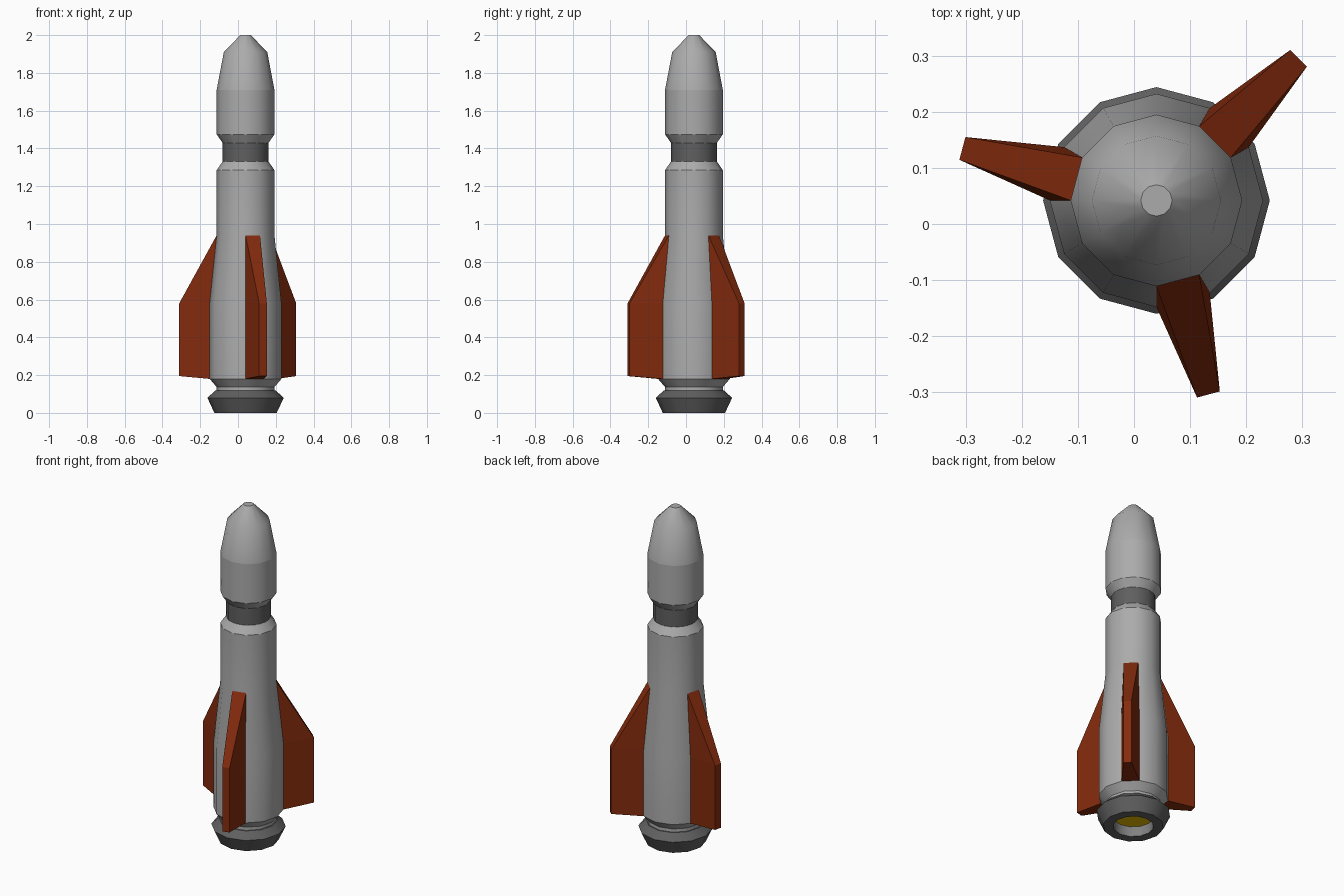
import bpy, bmesh
from math import pi, sin, cos, radians

if "Cube" in bpy.data.objects:
    bpy.data.objects.remove(bpy.data.objects["Cube"])

CX, CY, SIDES = 0.04, 0.042, 12


def material(name, rgb):
    m = bpy.data.materials.new(name)
    m.diffuse_color = (*rgb, 1)
    m.use_nodes = True
    m.node_tree.nodes["Principled BSDF"].inputs["Base Color"].default_value = m.diffuse_color
    return m


GREY = material("mid_grey", (0.41, 0.41, 0.41))
LINING = material("lining_grey", (0.22, 0.22, 0.22))
DARK = material("dark_grey", (0.115, 0.115, 0.115))
RUST = material("rust_red", (0.23, 0.024, 0.004))
YELLOW = material("yellow", (0.8, 0.5, 0.0))


def finish(name, bm, mat, smooth=True):
    mesh = bpy.data.meshes.new(name)
    bm.to_mesh(mesh)
    bm.free()
    ob = bpy.data.objects.new(name, mesh)
    bpy.context.collection.objects.link(ob)
    ob.location = (CX, CY, 0)
    mesh.materials.append(mat)
    if smooth:
        bpy.ops.object.select_all(action='DESELECT')
        ob.select_set(True)
        bpy.context.view_layer.objects.active = ob
        bpy.ops.object.shade_smooth_by_angle(angle=radians(35), keep_sharp_edges=True)
    return ob


def lathe(name, profile, mat, cap_top=False, sharp=()):
    """Revolve (radius, z) points, listed bottom to top on the outside.
    Rings whose index is in sharp keep a hard shading edge."""
    bm = bmesh.new()
    rings = [[bm.verts.new((r * cos(2 * pi * i / SIDES), r * sin(2 * pi * i / SIDES), z))
              for i in range(SIDES)] for r, z in profile]
    for a, b in zip(rings, rings[1:]):
        for i in range(SIDES):
            j = (i + 1) % SIDES
            bm.faces.new((a[i], a[j], b[j], b[i]))
    if cap_top:
        bm.faces.new(rings[-1])
    for k in sharp:
        for i in range(SIDES):
            bm.edges.get((rings[k][i], rings[k][(i + 1) % SIDES])).smooth = False
    return finish(name, bm, mat)


# Fuselage, neck and nose
lathe("fuselage", [(0.11, 0.118), (0.153, 0.118), (0.153, 0.137), (0.19, 0.18), (0.19, 0.58),
                   (0.153, 0.94), (0.153, 1.285), (0.122, 1.33)], GREY, sharp=(2, 3, 6))
lathe("neck", [(0.122, 1.33), (0.122, 1.43)], DARK)
lathe("nose", [(0.122, 1.43), (0.153, 1.475), (0.153, 1.71), (0.115, 1.91), (0.028, 2.0)],
      GREY, cap_top=True, sharp=(1, 2))

# Exhaust nozzle with hollow lining and burner disc
BURNER_Z = 0.06
lathe("nozzle", [(0.11, 0), (0.165, 0), (0.202, 0.08), (0.16, 0.118), (0.11, 0.118)], DARK)
lathe("nozzle_lining", [(0.11, BURNER_Z), (0.11, 0)], LINING)
bm = bmesh.new()
bmesh.ops.create_circle(bm, cap_ends=True, segments=SIDES, radius=0.11)
bmesh.ops.translate(bm, verts=bm.verts, vec=(0, 0, BURNER_Z))
for f in bm.faces:
    f.normal_update()
    if f.normal.z > 0:
        f.normal_flip()
finish("burner", bm, YELLOW, smooth=False)

# Three tapered fins, each growing out of one flat side of the fuselage
APOTHEM = cos(pi / SIDES)
HALF = sin(pi / SIDES)
outline = [(0.19 * APOTHEM, 0.19 * HALF, 0.18), (0.358, 0.021, 0.195), (0.358, 0.021, 0.58),
           (0.153 * APOTHEM, 0.153 * HALF, 0.94), (0.19 * APOTHEM, 0.19 * HALF, 0.58)]
for n, angle in enumerate((45, 165, 285)):
    c, s = cos(radians(angle)), sin(radians(angle))
    bm = bmesh.new()
    sides = [[bm.verts.new((r * c - k * w * s, r * s + k * w * c, z)) for r, w, z in outline]
             for k in (-1, 1)]
    for v in sides:
        bm.faces.new((v[0], v[1], v[2], v[4]))
        bm.faces.new((v[4], v[2], v[3]))
    # Strips across the bottom, tip and leading edge; the root sits on the hull
    for i in range(3):
        a, b = sides
        bm.faces.new((a[i], a[i + 1], b[i + 1], b[i]))
    bmesh.ops.recalc_face_normals(bm, faces=bm.faces)
    finish(f"fin_{n + 1}", bm, RUST, smooth=False)
